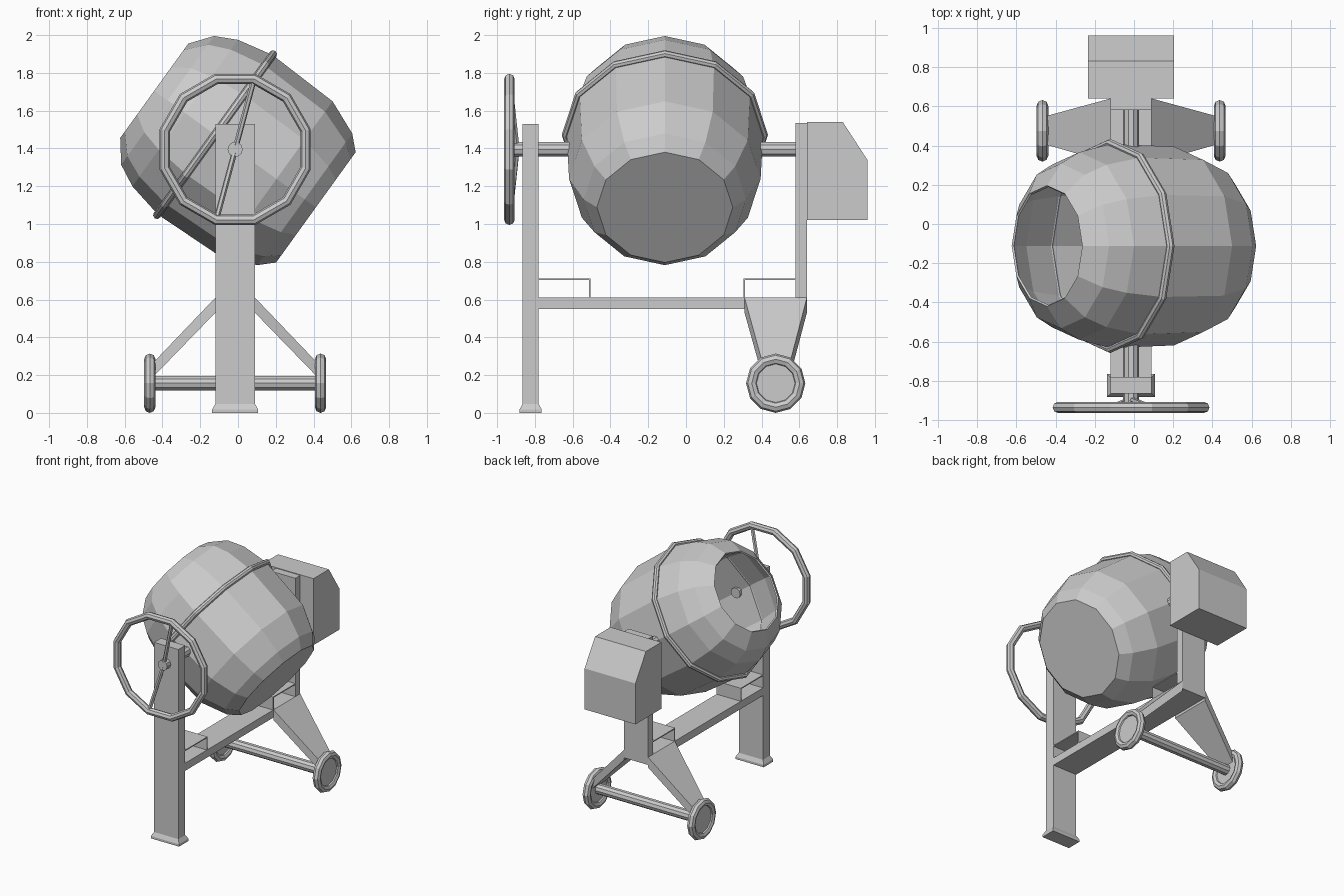
import bpy, bmesh
from math import sin, cos, pi, radians, atan2
from mathutils import Vector, Matrix

if "Cube" in bpy.data.objects:
    bpy.data.objects.remove(bpy.data.objects["Cube"])

XC = -0.015          # centre plane of the machine
SHAFT_Z = 1.395
DRUM_Y = -0.112


def finish(name, bm):
    bmesh.ops.recalc_face_normals(bm, faces=bm.faces)
    me = bpy.data.meshes.new(name)
    bm.to_mesh(me)
    bm.free()
    ob = bpy.data.objects.new(name, me)
    bpy.context.collection.objects.link(ob)
    return ob


def loft(name, loops, cap_start=True, cap_end=True):
    """Skin a list of closed point loops."""
    bm = bmesh.new()
    rings = [[bm.verts.new(p) for p in lp] for lp in loops]
    n = len(rings[0])
    for a, b in zip(rings, rings[1:]):
        for i in range(n):
            j = (i + 1) % n
            bm.faces.new((a[i], a[j], b[j], b[i]))
    if cap_start:
        bm.faces.new(rings[0][::-1])
    if cap_end:
        bm.faces.new(rings[-1])
    return finish(name, bm)


def rect(x0, x1, y0, y1, z):
    return [(x0, y0, z), (x1, y0, z), (x1, y1, z), (x0, y1, z)]


def box(name, x0, x1, y0, y1, z0, z1):
    return loft(name, [rect(x0, x1, y0, y1, z0), rect(x0, x1, y0, y1, z1)])


def extrude_yz(name, pts, half_width):
    """Side profile in y,z pushed across x."""
    return loft(name, [[(XC + s * half_width, y, z) for y, z in pts] for s in (-1, 1)])


def rod(name, a, b, r, sides=10):
    a, b = Vector(a), Vector(b)
    q = (b - a).to_track_quat('Z', 'Y')
    circ = [q @ Vector((r * cos(2 * pi * i / sides), r * sin(2 * pi * i / sides), 0))
            for i in range(sides)]
    return loft(name, [[a + c for c in circ], [b + c for c in circ]])


def torus(name, major, minor, matrix, minor_sides=8):
    bpy.ops.mesh.primitive_torus_add(major_radius=major, minor_radius=minor,
                                     major_segments=12, minor_segments=minor_sides)
    ob = bpy.context.object
    ob.name = name
    ob.data.transform(matrix)
    return ob


# Tilted twelve-sided drum, open at the mouth
tilt = (Matrix.Translation((-0.02, DRUM_Y, 1.40))
        @ Matrix.Rotation(-atan2(0.811, 0.585), 4, 'Y'))
profile = [(0.36, -0.533), (0.43, -0.460), (0.507, -0.276), (0.52, 0.125),
           (0.478, 0.32), (0.42, 0.435), (0.308, 0.522)]
drum = loft("drum", [[tilt @ Vector((r * cos(pi * i / 6), r * sin(pi * i / 6), h))
                      for i in range(12)] for r, h in profile], cap_end=False)
wall = drum.modifiers.new("wall", 'SOLIDIFY')
wall.thickness = 0.012
wall.offset = -1

# Band around the drum
torus("drum_band", 0.525, 0.021, tilt @ Matrix.Translation((0, 0, 0.125)))

# Shaft stubs on both sides of the drum
rod("front_shaft", (XC, -0.91, SHAFT_Z), (XC, -0.59, SHAFT_Z), 0.04)
rod("rear_shaft", (XC, 0.37, SHAFT_Z), (XC, 0.6, SHAFT_Z), 0.04)

# Tipping hand wheel with two inclined spokes
torus("hand_wheel_rim", 0.386, 0.028,
      Matrix.Translation((XC, -0.935, SHAFT_Z)) @ Matrix.Rotation(pi / 2, 4, 'X')
      @ Matrix.Rotation(radians(15), 4, 'Z'))
for s, nm in ((1, "upper_spoke"), (-1, "lower_spoke")):
    rod(nm, (XC, -0.895, SHAFT_Z),
        (XC + s * 0.386 * sin(radians(15)), -0.935, SHAFT_Z + s * 0.386 * cos(radians(15))),
        0.015, 6)

# Front post with flared foot
X0, X1 = XC - 0.105, XC + 0.105
box("front_post", X0, X1, -0.865, -0.78, 0.01, 1.53)
loft("front_foot", [rect(X0 - 0.017, X1 + 0.017, -0.881, -0.764, 0),
                    rect(X0 - 0.017, X1 + 0.017, -0.881, -0.764, 0.018),
                    rect(X0, X1, -0.865, -0.78, 0.048)])

# Base beam and rear post
box("base_beam", X0, X1, -0.785, 0.64, 0.55, 0.61)
box("rear_post", X0, X1, 0.58, 0.64, 0.6, 1.535)

# Bent sheet brackets on the beam
T = 0.008
for nm, wall_y, y in (("front_bracket", -0.78, -0.505), ("rear_bracket", 0.58, 0.305)):
    d = T if y < wall_y else -T
    extrude_yz(nm, [(wall_y, 0.712), (y, 0.712), (y, 0.605), (y + d, 0.605),
                    (y + d, 0.712 - T), (wall_y, 0.712 - T)], 0.105)

# Motor housing with sloped rear top edge
housing = [(0.59, 1.02), (0.96, 1.02), (0.96, 1.34), (0.83, 1.54), (0.59, 1.54)]
housing = [(max(y, 0.64), z) for y, z in housing]
extrude_yz("motor_housing", housing, 0.22)

# Splayed rear legs and wheels
WY, WZ = 0.475, 0.157
for s, side in ((-1, "left"), (1, "right")):
    def section(x, y0, y1, z0, z1):
        return [(XC + s * x, y0, z0), (XC + s * x, y1, z0),
                (XC + s * x, y1, z1), (XC + s * x, y0, z1)]
    loft(side + "_leg", [section(0.105, 0.31, 0.64, 0.53, 0.61),
                         section(0.435, 0.405, 0.55, 0.19, 0.265)])
    x = XC + s * 0.452
    torus(side + "_tyre", 0.127, 0.03,
          Matrix.Translation((x, WY, WZ)) @ Matrix.Rotation(pi / 2, 4, 'Y'))
    rod(side + "_wheel_disc", (x - 0.012, WY, WZ), (x + 0.012, WY, WZ), 0.115, 12)

# Axle
rod("axle", (XC - 0.452, WY, WZ), (XC + 0.452, WY, WZ), 0.04)
